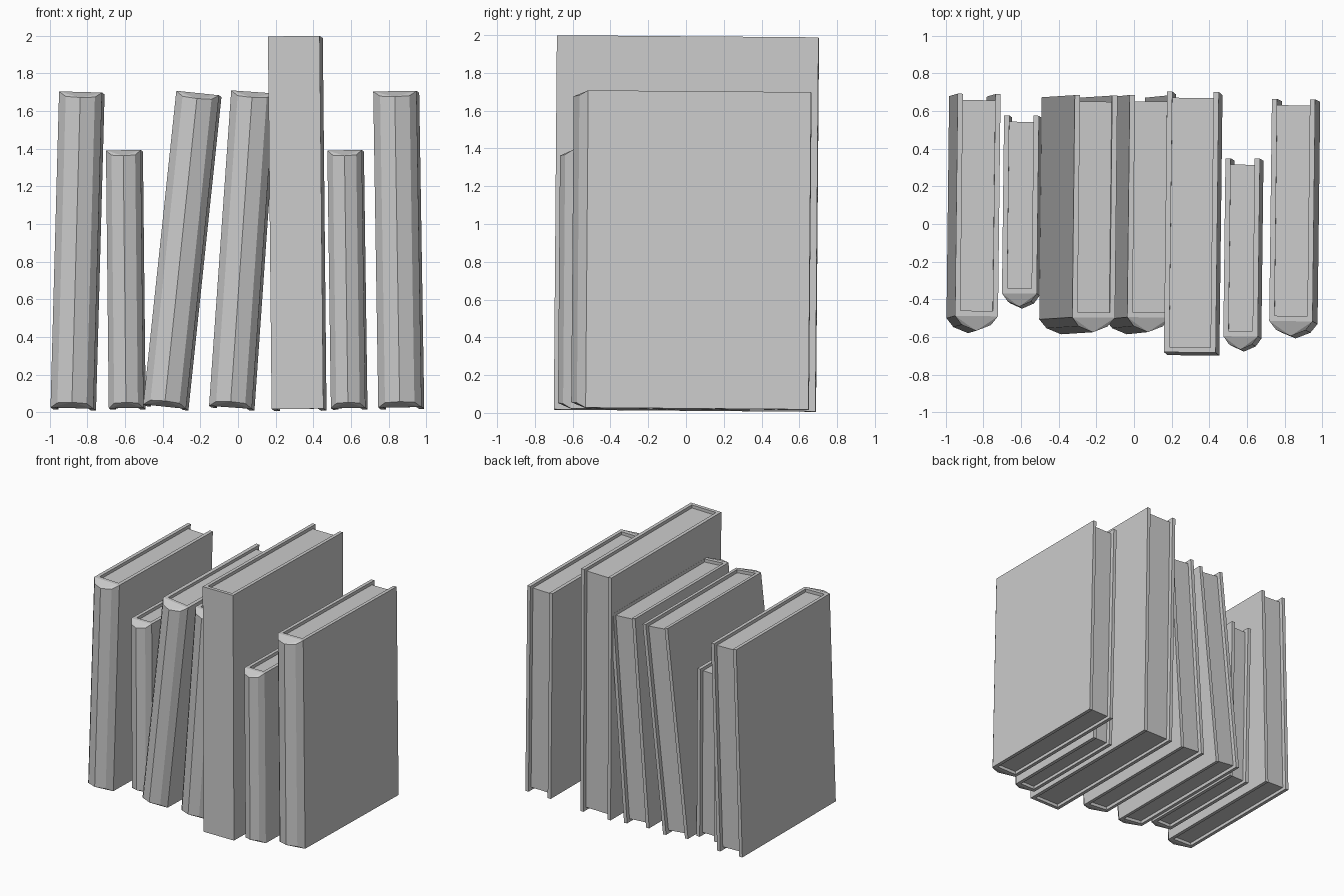
import bpy, bmesh

if "Cube" in bpy.data.objects:
    bpy.data.objects.remove(bpy.data.objects["Cube"])

T = 0.028        # cover board thickness
RECESS = 0.025   # pages sit this far inside the cover edges


def make_object(name, bm, loc, rot):
    bmesh.ops.recalc_face_normals(bm, faces=bm.faces)
    me = bpy.data.meshes.new(name)
    bm.to_mesh(me)
    bm.free()
    ob = bpy.data.objects.new(name, me)
    bpy.context.collection.objects.link(ob)
    ob.location, ob.rotation_euler = loc, rot
    return ob


def cover(w, d, h, bulge):
    """U-shaped binding; a bulge above 0 adds a faceted spine with sloped ends."""
    spine = []
    if bulge:
        spine = [(-0.68 * w, -0.6 * bulge, 0.026), (0, -bulge, 0.03), (0.68 * w, -0.6 * bulge, 0.026)]
    outline = [(-w, d, 0), (-w, 0, 0)] + spine + [(w, 0, 0), (w, d, 0),
               (w - T, d, 0), (w - T, T, 0), (T - w, T, 0), (T - w, d, 0)]
    bm = bmesh.new()
    low = [bm.verts.new((x, y, dz)) for x, y, dz in outline]
    top = [bm.verts.new((x, y, h - dz)) for x, y, dz in outline]
    n = len(outline)
    for i in range(n):
        j = (i + 1) % n
        bm.faces.new((low[i], low[j], top[j], top[i]))
    c = 1 + len(spine) + 1       # index of the right-hand joint
    for v in (low, top):
        bm.faces.new((v[0], v[1], v[c + 4], v[c + 5]))      # left board edge
        bm.faces.new((v[1], v[c], v[c + 3], v[c + 4]))      # spine board edge
        bm.faces.new((v[c], v[c + 1], v[c + 2], v[c + 3]))  # right board edge
        if spine:                                           # sloped spine end
            bm.faces.new((v[1], v[2], v[3]))
            bm.faces.new((v[1], v[3], v[c]))
            bm.faces.new((v[3], v[4], v[c]))
    return bm


def pages(w, d, h):
    bm = bmesh.new()
    bmesh.ops.create_cube(bm, size=1)
    x, y0, y1 = w - T, T, d - RECESS - 0.008
    for v in bm.verts:
        v.co = (2 * x * v.co.x, (y0 + y1) / 2 + (y1 - y0) * v.co.y,
                h / 2 + (h - 2 * RECESS) * v.co.z)
    return bm


# base x, y, z, width, depth, height, spine bulge, lean
books = [
    (-0.882, -0.502, 0.022, 0.228, 1.18, 1.68, 0.078, 0.027),
    (-0.594, -0.380, 0.022, 0.185, 0.945, 1.37, 0.07, -0.011),
    (-0.390, -0.508, 0.030, 0.228, 1.18, 1.675, 0.078, 0.105),
    (-0.040, -0.508, 0.026, 0.228, 1.18, 1.68, 0.078, 0.070),
    (0.316, -0.698, 0.018, 0.275, 1.385, 1.98, 0, -0.010),
    (0.585, -0.608, 0.022, 0.183, 0.945, 1.37, 0.07, -0.014),
    (0.860, -0.530, 0.026, 0.230, 1.18, 1.68, 0.078, -0.016),
]
for i, (x, y, z, w, d, h, bulge, lean) in enumerate(books, 1):
    rot = (-0.008, lean, -0.012)
    make_object(f"book_{i}_cover", cover(w / 2, d, h, bulge), (x, y, z), rot)
    make_object(f"book_{i}_pages", pages(w / 2, d, h), (x, y, z), rot)
